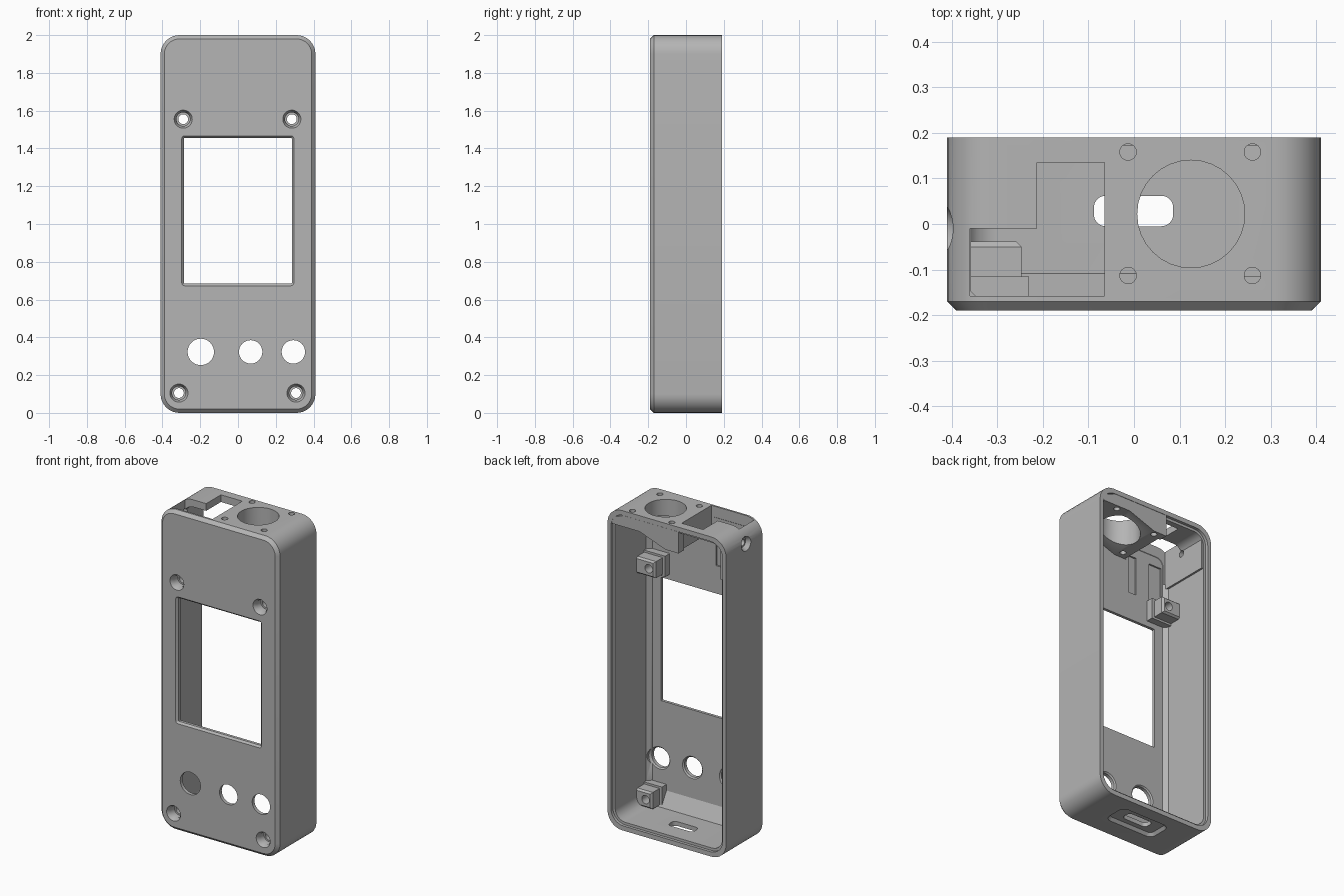
import bpy, bmesh, math

cube = bpy.data.objects.get("Cube")
if cube:
    bpy.data.objects.remove(cube, do_unlink=True)

grey = bpy.data.materials.new("plain grey")
grey.use_nodes = True
colour = (0.46, 0.46, 0.46, 1)
grey.diffuse_color = colour
grey.node_tree.nodes["Principled BSDF"].inputs["Base Color"].default_value = colour

AXES = {"x": lambda u, v, d: (d, u, v),
        "y": lambda u, v, d: (u, d, v),
        "z": lambda u, v, d: (u, v, d)}


def loft(name, axis, sections):
    """Solid through matching outlines, each given as (outline, depth)."""
    bm = bmesh.new()
    rings = [[bm.verts.new(AXES[axis](u, v, d)) for u, v in pts] for pts, d in sections]
    n = len(rings[0])
    for a, b in zip(rings, rings[1:]):
        for i in range(n):
            j = (i + 1) % n
            bm.faces.new((a[i], a[j], b[j], b[i]))
    bm.faces.new(rings[0])
    bm.faces.new(rings[-1])
    bmesh.ops.recalc_face_normals(bm, faces=bm.faces)
    mesh = bpy.data.meshes.new(name)
    bm.to_mesh(mesh)
    bm.free()
    mesh.materials.append(grey)
    obj = bpy.data.objects.new(name, mesh)
    bpy.context.collection.objects.link(obj)
    return obj


def prism(name, axis, pts, a, b):
    return loft(name, axis, [(pts, a), (pts, b)])


def rounded(x0, x1, z0, z1, r, inset=0, steps=8):
    """Rounded rectangle outline, optionally pulled inwards."""
    x0, x1, z0, z1 = x0 + inset, x1 - inset, z0 + inset, z1 - inset
    r = max(r - inset, 0.004)
    centres = [(x1 - r, z1 - r), (x0 + r, z1 - r), (x0 + r, z0 + r), (x1 - r, z0 + r)]
    pts = []
    for k, (cx, cz) in enumerate(centres):
        for i in range(steps + 1):
            t = math.pi / 2 * (k + i / steps)
            pts.append((cx + r * math.cos(t), cz + r * math.sin(t)))
    return pts


def rect(x0, x1, y0, y1):
    return [(x0, y0), (x1, y0), (x1, y1), (x0, y1)]


def circle(cx, cy, r, n=32):
    return [(cx + r * math.cos(2 * math.pi * i / n), cy + r * math.sin(2 * math.pi * i / n))
            for i in range(n)]


def bore(name, axis, cx, cy, steps):
    """Turned solid from (depth, radius) pairs."""
    return loft(name, axis, [(circle(cx, cy, r), d) for d, r in steps])


# Outer shell with chamfered front edge
def outer(inset=0):
    return rounded(-0.41, 0.41, 0, 2, 0.1, inset)


case = loft("enclosure_shell", "y", [(outer(0.02), -0.19), (outer(), -0.17), (outer(), 0.19)])


def combine(tool, operation):
    mod = case.modifiers.new(tool.name, "BOOLEAN")
    mod.operation = operation
    mod.solver = "EXACT"
    mod.object = tool
    bpy.context.view_layer.update()
    result = bpy.data.meshes.new_from_object(
        case.evaluated_get(bpy.context.evaluated_depsgraph_get()))
    case.modifiers.remove(mod)
    case.data = result
    bpy.data.objects.remove(tool, do_unlink=True)


def cut(tool):
    combine(tool, "DIFFERENCE")


def add(tool):
    combine(tool, "UNION")


# Open-backed cavity with a stepped rear lip
def inner(inset=0):
    return rounded(-0.37, 0.37, 0.045, 1.955, 0.07, inset)


cut(loft("cavity", "y", [(inner(0.025), -0.16), (inner(), -0.135), (inner(), 0.172),
                         (inner(-0.016), 0.172), (inner(-0.016), 0.25)]))

# Thick top block that carries the round socket
add(prism("socket_block", "y",
          [(-0.08, 1.97), (0.3, 1.97), (0.38, 1.94), (0.38, 1.9), (0.19, 1.9),
           (0.01, 1.835), (-0.08, 1.835)], -0.171, 0.189))

# Thicker side wall beside the top opening, and sloped floor edge
add(prism("side_pad", "x", rect(-0.165, 0.168, 1.74, 1.93), -0.38, -0.358))
add(prism("floor_slope", "x", [(-0.171, 0.03), (-0.171, 0.15), (-0.1, 0.03)], -0.374, 0.374))

# Screw bosses: wide foot and narrower chamfered post
screws = [(-0.29, 1.555, -1), (0.285, 1.555, 1), (-0.313, 0.105, -1), (0.307, 0.105, 1)]
for x, z, side in screws:
    wall = side * 0.382
    foot, post = x - side * 0.06, x - side * 0.043
    tip = post + side * 0.012
    add(prism("boss_foot", "y", rect(wall, foot, z - 0.065, z + 0.065), -0.167, -0.115))
    add(loft("boss_post", "y", [(rect(wall, post, z - 0.052, z + 0.052), -0.165),
                                (rect(wall, post, z - 0.052, z + 0.052), -0.05),
                                (rect(wall, tip, z - 0.042, z + 0.042), -0.038)]))

# Countersunk screw holes
for x, z, side in screws:
    cut(bore("screw_hole", "y", x, z, [(-0.2, 0.048), (-0.19, 0.048), (-0.168, 0.036),
                                       (-0.13, 0.036), (-0.13, 0.026), (0.05, 0.026)]))


# Display window with chamfered edge
def window(inset=0):
    return rounded(-0.298, 0.296, 0.673, 1.467, 0.016, inset, 3)


cut(loft("window", "y", [(window(), -0.2), (window(), -0.19),
                         (window(0.011), -0.178), (window(0.011), -0.1)]))

# Round button holes
for x, r in [(-0.197, 0.07), (0.067, 0.062), (0.293, 0.062)]:
    cut(bore("button_hole", "y", x, 0.323, [(-0.2, r), (-0.168, r), (-0.155, r + 0.012), (-0.1, r + 0.012)]))

# Socket bore and its four fixing holes
cut(bore("socket_bore", "z", 0.125, 0.022, [(1.75, 0.118), (2.1, 0.118)]))
for x in (-0.013, 0.26):
    for y in (-0.113, 0.158):
        cut(bore("fixing_hole", "z", x, y, [(1.75, 0.018), (2.1, 0.018)]))

# L-shaped top opening
cut(prism("top_opening", "z",
          [(-0.36, -0.01), (-0.36, -0.158), (-0.065, -0.158),
           (-0.065, 0.135), (-0.213, 0.135), (-0.213, -0.01)], 1.77, 2.1))

# Shallow grooves inside the front plate
for x0, x1 in [(-0.15, -0.095), (-0.335, -0.245)]:
    cut(prism("groove", "y", rect(x0, x1, 1.63, 1.87), -0.17, -0.15))

# Side screw hole
cut(bore("side_hole", "x", -0.01, 1.91, [(-0.43, 0.047), (-0.41, 0.047), (-0.385, 0.03),
                                         (-0.385, 0.02), (-0.3, 0.02)]))


# Port slot in the floor with a recess underneath
def recess(inset=0):
    return rounded(-0.17, 0.17, -0.052, 0.108, 0.04, inset)


cut(loft("port_recess", "z", [(recess(), -0.05), (recess(), 0.0), (recess(0.015), 0.018)]))
cut(prism("port_slot", "z", rounded(-0.088, 0.086, -0.005, 0.062, 0.026), -0.05, 0.12))

# Smooth the curves, keep edges crisp
bpy.ops.object.select_all(action="DESELECT")
case.select_set(True)
bpy.context.view_layer.objects.active = case
bpy.ops.object.shade_smooth_by_angle(angle=math.radians(30))
